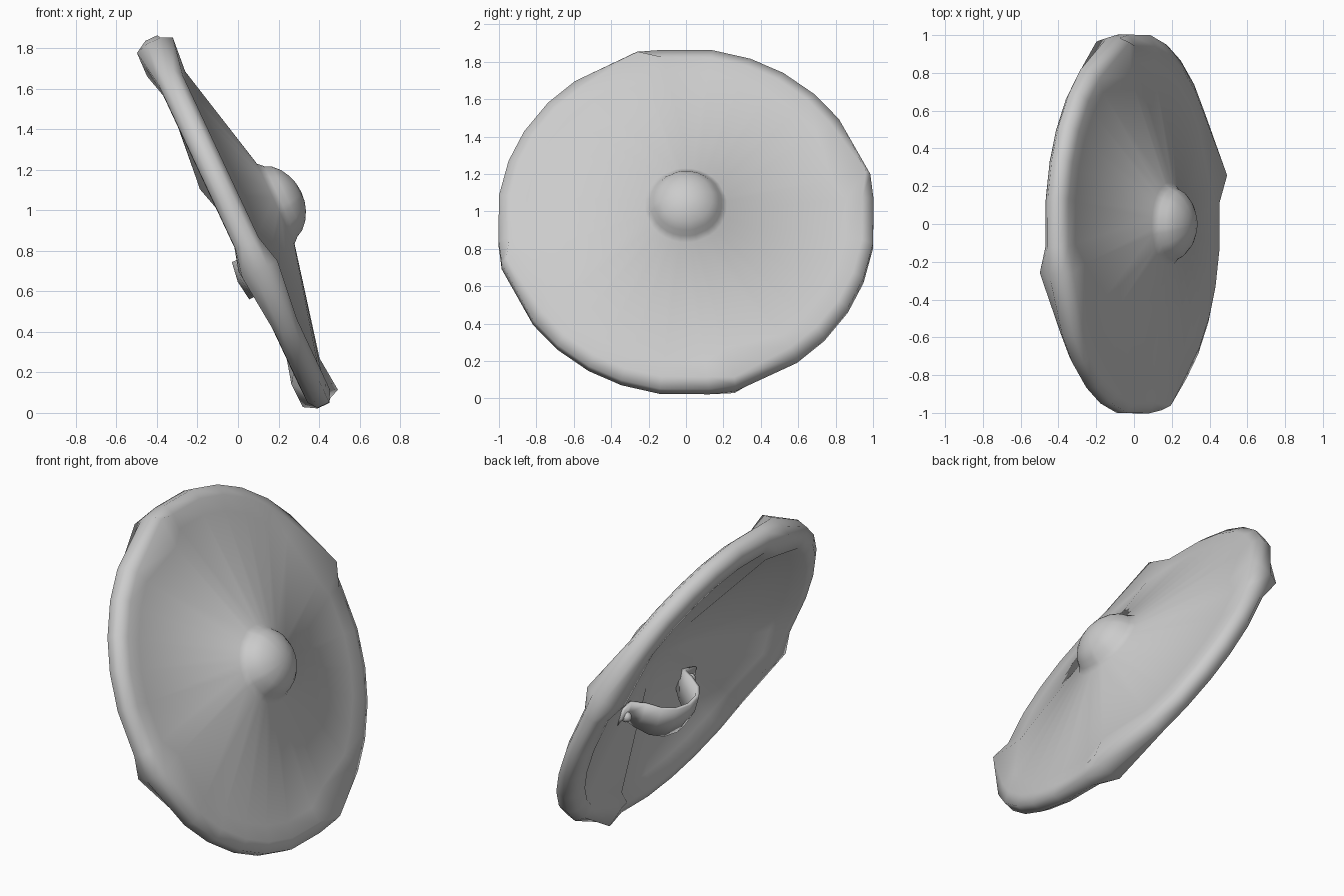
import bpy, bmesh, math
from mathutils import Matrix, Vector

cube = bpy.data.objects.get("Cube")
if cube:
    bpy.data.objects.remove(cube, do_unlink=True)

grey = bpy.data.materials.new("plain_grey")
grey.use_nodes = True
COLOUR = (0.6, 0.6, 0.6, 1)
grey.diffuse_color = COLOUR
grey.node_tree.nodes["Principled BSDF"].inputs["Base Color"].default_value = COLOUR

# Shield frame: local x is across, local y runs up the face, local z points out of the face
TILT = Matrix(((0, -0.424, 0.905, -0.005),
               (1, 0, 0, 0),
               (0, 0.905, 0.424, 0.942),
               (0, 0, 0, 1)))


def finish(bm, name):
    bmesh.ops.recalc_face_normals(bm, faces=bm.faces)
    for f in bm.faces:
        f.smooth = True
    mesh = bpy.data.meshes.new(name)
    bm.to_mesh(mesh)
    bm.free()
    mesh.materials.append(grey)
    mesh.transform(TILT)
    obj = bpy.data.objects.new(name, mesh)
    bpy.context.collection.objects.link(obj)
    return obj


# Shield body: boss, cone, rim and hollow back as (radius, height) rings;
# four studs swell the rim, so it has a plain and a swollen section
BOSS = [(0.05, 0.346), (0.095, 0.332), (0.14, 0.307), (0.175, 0.274), (0.193, 0.24), (0.22, 0.212)]
RIM = [(0.86, 0.062), (0.95, 0.065), (1.01, 0.035), (1.01, -0.03),
       (0.965, -0.063), (0.89, -0.065), (0.84, 0.0)]
STUD = [(0.81, 0.084), (0.995, 0.1), (1.02, 0.045), (1.02, -0.03),
        (1.0, -0.093), (0.87, -0.097), (0.8, -0.05)]
BACK = [(0.2, 0.155)]
# Each stud fades slowly on one side and drops off steeply on the other
STEPS = (0, 21, 32, 44, 55, 67, 82)

bm = bmesh.new()
columns = []
for quarter in range(4):
    for step in STEPS:
        a = math.radians(15 + 90 * quarter + step)
        section = BOSS + (STUD if step == 0 else RIM) + BACK
        columns.append([bm.verts.new((r * math.cos(a), r * math.sin(a), h)) for r, h in section])
front_tip = bm.verts.new((0, 0, 0.351))
back_tip = bm.verts.new((0, 0, 0.17))
for i, here in enumerate(columns):
    after = columns[(i + 1) % len(columns)]
    bm.faces.new((front_tip, here[0], after[0]))
    bm.faces.new((back_tip, after[-1], here[-1]))
    for j in range(len(here) - 1):
        bm.faces.new((here[j], here[j + 1], after[j + 1], after[j]))
finish(bm, "shield_body")

# Arm strap: a bowed band with narrower end tabs, (across, height, half width)
HALF = [(0.34, 0.085, 0.055), (0.25, 0.1, 0.06), (0.21, 0.03, 0.085),
        (0.17, -0.045, 0.095), (0.1, -0.095, 0.1)]
path = HALF + [(0, -0.112, 0.1)] + [(-x, h, w) for x, h, w in reversed(HALF)]
STRAP_Y = -0.27
bm = bmesh.new()
rows = [[bm.verts.new((x, STRAP_Y + k * w, h + 0.015 * abs(k))) for k in (-1, 0, 1)]
        for x, h, w in path]
for p, q in zip(rows, rows[1:]):
    for k in range(2):
        bm.faces.new((p[k], p[k + 1], q[k + 1], q[k]))
strap = finish(bm, "arm_strap")
solid = strap.modifiers.new("thickness", "SOLIDIFY")
solid.thickness = 0.02
solid.offset = 0

# Rivets holding the strap tabs
for side, label in ((1, "a"), (-1, "b")):
    bm = bmesh.new()
    bmesh.ops.create_uvsphere(bm, u_segments=10, v_segments=6, radius=0.03)
    bmesh.ops.translate(bm, verts=bm.verts, vec=Vector((side * 0.3, STRAP_Y, 0.08)))
    finish(bm, "strap_rivet_" + label)
